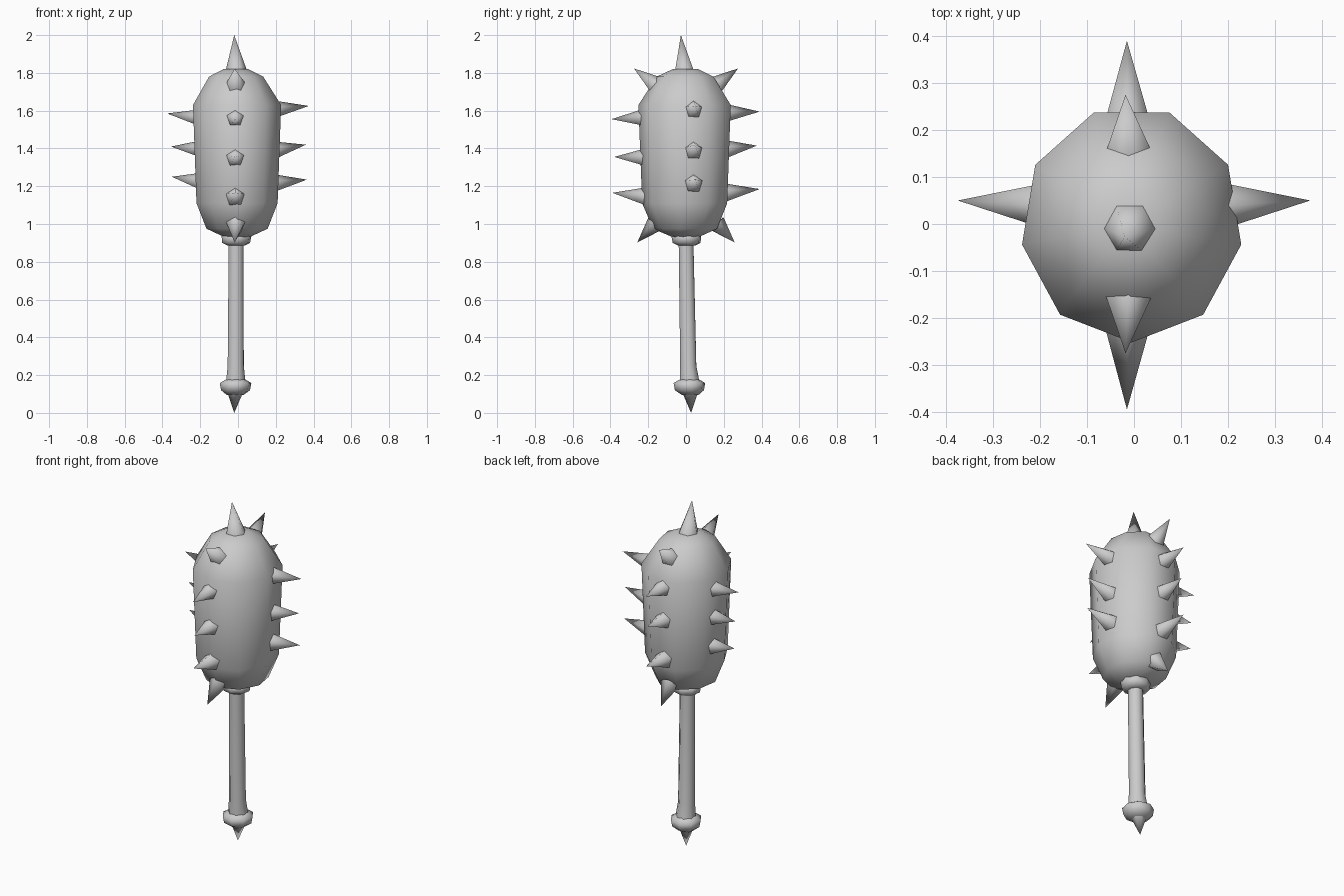
import bpy, bmesh, math
from mathutils import Vector

cube = bpy.data.objects.get("Cube")
if cube:
    bpy.data.objects.remove(cube, do_unlink=True)

grey = bpy.data.materials.new("plain grey")
grey.use_nodes = True
COLOUR = (0.6, 0.6, 0.6, 1)
grey.diffuse_color = COLOUR
grey.node_tree.nodes["Principled BSDF"].inputs["Base Color"].default_value = COLOUR


def finish(name, bm, angle):
    bmesh.ops.recalc_face_normals(bm, faces=bm.faces[:])
    mesh = bpy.data.meshes.new(name)
    bm.to_mesh(mesh)
    bm.free()
    mesh.materials.append(grey)
    obj = bpy.data.objects.new(name, mesh)
    bpy.context.collection.objects.link(obj)
    bpy.ops.object.select_all(action='DESELECT')
    obj.select_set(True)
    bpy.context.view_layer.objects.active = obj
    bpy.ops.object.shade_smooth_by_angle(angle=math.radians(angle))
    return obj


def loft(name, rings, sides, turn=-90, flat=1.0, angle=80):
    """Stack rings of (z, radius, centre x, centre y) and cap both ends."""
    bm = bmesh.new()
    loops = []
    for z, r, cx, cy in rings:
        angles = [math.radians(turn) + math.tau * i / sides for i in range(sides)]
        loops.append([bm.verts.new((cx + flat * r * math.cos(a), cy + r * math.sin(a), z))
                      for a in angles])
    for low, high in zip(loops, loops[1:]):
        for i in range(sides):
            j = (i + 1) % sides
            bm.faces.new((low[i], low[j], high[j], high[i]))
    bm.faces.new(loops[0][::-1])
    bm.faces.new(loops[-1])
    return finish(name, bm, angle)


def spike(name, base, tip, radius=0.053, sides=5, turn=0):
    """Cone from base to tip, with its foot sunk into the head."""
    base, tip = Vector(base), Vector(tip)
    axis = (tip - base).normalized()
    foot = base - axis * 0.02
    bm = bmesh.new()
    bmesh.ops.create_cone(bm, cap_ends=True, segments=sides, radius1=radius,
                          radius2=0, depth=(tip - foot).length)
    bmesh.ops.remove_doubles(bm, verts=bm.verts[:], dist=0.0001)
    obj = finish(name, bm, 80)
    obj.rotation_mode = 'QUATERNION'
    obj.rotation_quaternion = axis.to_track_quat('Z', 'Y')
    obj.rotation_quaternion @= Vector((0, 0, 1)).rotation_difference(Vector((0, 0, 1)))
    obj.location = (foot + tip) / 2
    return obj


# Club head
loft("head", [(0.93, 0.07, -0.005, 0), (0.975, 0.175, -0.005, 0), (1.11, 0.232, -0.005, 0),
              (1.63, 0.252, -0.005, 0), (1.78, 0.155, -0.01, 0), (1.82, 0.07, -0.012, 0)],
     9, flat=0.94)

# Handle, collar and pommel
loft("handle", [(0.14, 0.058, -0.012, 0.022), (0.25, 0.046, -0.012, 0.012),
                (0.92, 0.042, -0.01, 0)], 8, turn=22)
loft("collar", [(0.885, 0.045, -0.01, 0.003), (0.9, 0.075, -0.01, 0.003),
                (0.935, 0.08, -0.008, 0.002), (0.95, 0.06, -0.008, 0)], 8, turn=10)
loft("pommel", [(0.095, 0.045, -0.015, 0.022), (0.12, 0.078, -0.013, 0.018),
                (0.158, 0.085, -0.013, 0.018), (0.178, 0.05, -0.012, 0.018)], 8, turn=10)
spike("pommel_point", (-0.015, 0.022, 0.11), (-0.02, 0.027, 0), radius=0.052, sides=6)

# Spike on the crown
spike("top_spike", (-0.01, -0.01, 1.82), (-0.02, -0.027, 2), radius=0.06, sides=6)

# Three-spike rows on each side: (base height, tip height, reach)
rows = {
    "right": [(1.56, 1.585, 0.375), (1.395, 1.41, 0.355), (1.225, 1.25, 0.35)],
    "left": [(1.605, 1.625, 0.375), (1.39, 1.42, 0.36), (1.215, 1.235, 0.365)],
    "front": [(1.56, 1.555, 0.395), (1.35, 1.355, 0.38), (1.145, 1.165, 0.39)],
    "back": [(1.585, 1.595, 0.39), (1.395, 1.415, 0.375), (1.165, 1.185, 0.39)],
}
for side, row in rows.items():
    sign = 1 if side in ("left", "back") else -1
    for n, (zb, zt, reach) in enumerate(row, 1):
        if side in ("left", "right"):
            base, tip = (sign * 0.205, 0.04, zb), (sign * reach, 0.05, zt)
        else:
            base, tip = (-0.014, sign * 0.23, zb), (-0.015, sign * reach, zt)
        spike(f"{side}_spike_{n}", base, tip)

# Slanted spikes on the shoulders and underside, front and back
for side, sign in (("front", -1), ("back", 1)):
    spike(f"{side}_upper_spike", (-0.013, sign * 0.175, 1.745), (-0.018, sign * 0.275, 1.823))
    spike(f"{side}_lower_spike", (-0.013, sign * 0.175, 0.985), (-0.018, sign * 0.258, 0.902))
